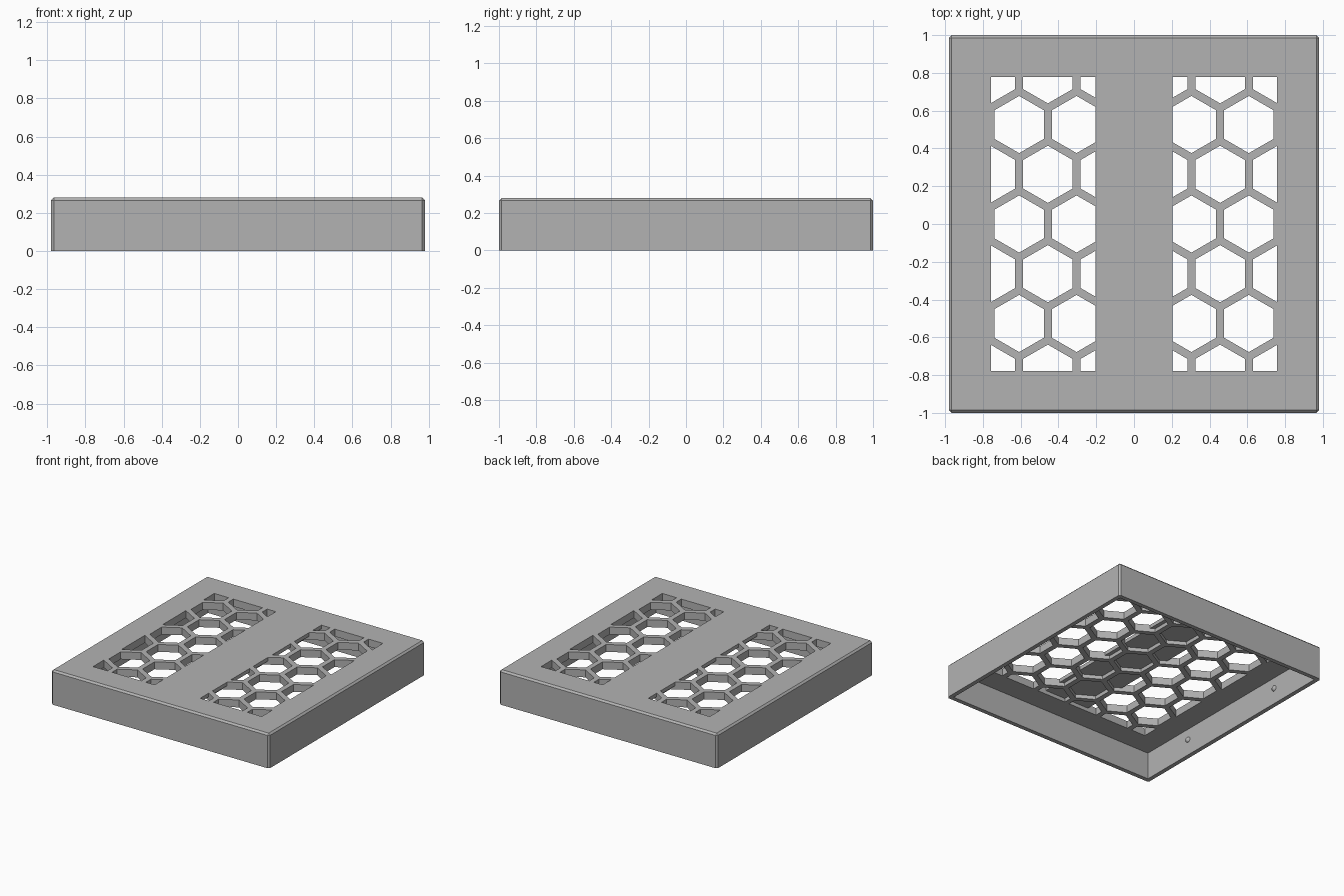
import bpy, bmesh, math

old = bpy.data.objects.get("Cube")
if old:
    bpy.data.objects.remove(old)

# Main dimensions
HX, HY, TOP = 0.98, 1.0, 0.28
WALL, PLATE, STRIP = 0.035, 0.06, 0.03
PITCH, CELL = 0.304, 0.262
GRILLE_X, GRILLE_Y, STRIP_X = 0.758, 0.778, 0.205

grey = bpy.data.materials.new("mid_grey")
grey.use_nodes = True
grey.diffuse_color = (0.45, 0.45, 0.45, 1)
grey.node_tree.nodes["Principled BSDF"].inputs["Base Color"].default_value = grey.diffuse_color


def make_object(name, bm):
    bmesh.ops.recalc_face_normals(bm, faces=bm.faces)
    mesh = bpy.data.meshes.new(name)
    bm.to_mesh(mesh)
    bm.free()
    mesh.materials.append(grey)
    obj = bpy.data.objects.new(name, mesh)
    bpy.context.collection.objects.link(obj)
    return obj


def box(name, hx, hy, z0, z1, chamfer=0):
    bm = bmesh.new()
    bmesh.ops.create_cube(bm, size=1)
    for v in bm.verts:
        v.co = (v.co.x * 2 * hx, v.co.y * 2 * hy, z1 if v.co.z > 0 else z0)
    if chamfer:
        edges = [e for e in bm.edges if max(v.co.z for v in e.verts) > z0]
        bmesh.ops.bevel(bm, geom=edges, offset=chamfer, segments=1, affect='EDGES')
    return make_object(name, bm)


def apply_boolean(target, tool, operation):
    mod = target.modifiers.new(operation.lower(), 'BOOLEAN')
    mod.object, mod.operation, mod.solver = tool, operation, 'EXACT'
    bpy.context.view_layer.objects.active = target
    bpy.ops.object.modifier_apply(modifier=mod.name)
    bpy.data.objects.remove(tool)


def honeycomb_cutter():
    """Hexagonal prisms trimmed to the rectangular grille area."""
    bm = bmesh.new()
    radius = CELL / math.sqrt(3)
    for row in range(-3, 4):
        for col in range(-3, 4):
            cx = (col + 0.5 * (row % 2)) * PITCH
            cy = row * PITCH * math.sqrt(3) / 2
            ring = []
            for k in range(6):
                a = math.radians(30 + 60 * k)
                ring.append(bm.verts.new((cx + radius * math.cos(a), cy + radius * math.sin(a), 0)))
            bm.faces.new(ring)
    for axis, limit in ((0, GRILLE_X), (1, GRILLE_Y)):
        for side in (-1, 1):
            point, normal = [0, 0, 0], [0, 0, 0]
            point[axis], normal[axis] = side * limit, side
            bmesh.ops.bisect_plane(bm, geom=bm.verts[:] + bm.edges[:] + bm.faces[:],
                                   plane_co=point, plane_no=normal, clear_outer=True)
    # Drop slivers left by trimming, then extrude through the top plate
    bmesh.ops.delete(bm, geom=[f for f in bm.faces if f.calc_area() < 0.0005], context='FACES')
    out = bmesh.ops.extrude_face_region(bm, geom=bm.faces[:], use_keep_orig=True)
    for v in bm.verts:
        v.co.z = TOP - 2 * PLATE
    for item in out["geom"]:
        if isinstance(item, bmesh.types.BMVert):
            item.co.z = TOP + PLATE
    return make_object("honeycomb_cutter", bm)


# Open-bottomed cover with chamfered outer edges
cover = box("vented_cover", HX, HY, 0, TOP, chamfer=0.014)
apply_boolean(cover, box("cavity_cutter", HX - WALL, HY - WALL, -0.1, TOP - PLATE), 'DIFFERENCE')

# Honeycomb vents, closed along the middle by a thin strip
apply_boolean(cover, honeycomb_cutter(), 'DIFFERENCE')
apply_boolean(cover, box("centre_strip", STRIP_X, GRILLE_Y + 0.02, TOP - STRIP, TOP), 'UNION')

# Small snap bumps inside the side walls
for side, label in ((-1, "right"), (1, "left")):
    for y, end in ((-0.5, "front"), (0.5, "back")):
        bm = bmesh.new()
        bmesh.ops.create_uvsphere(bm, u_segments=16, v_segments=8, radius=0.024)
        bmesh.ops.translate(bm, verts=bm.verts, vec=(side * (HX - WALL + 0.006), y, 0.13))
        make_object(f"snap_bump_{label}_{end}", bm)
